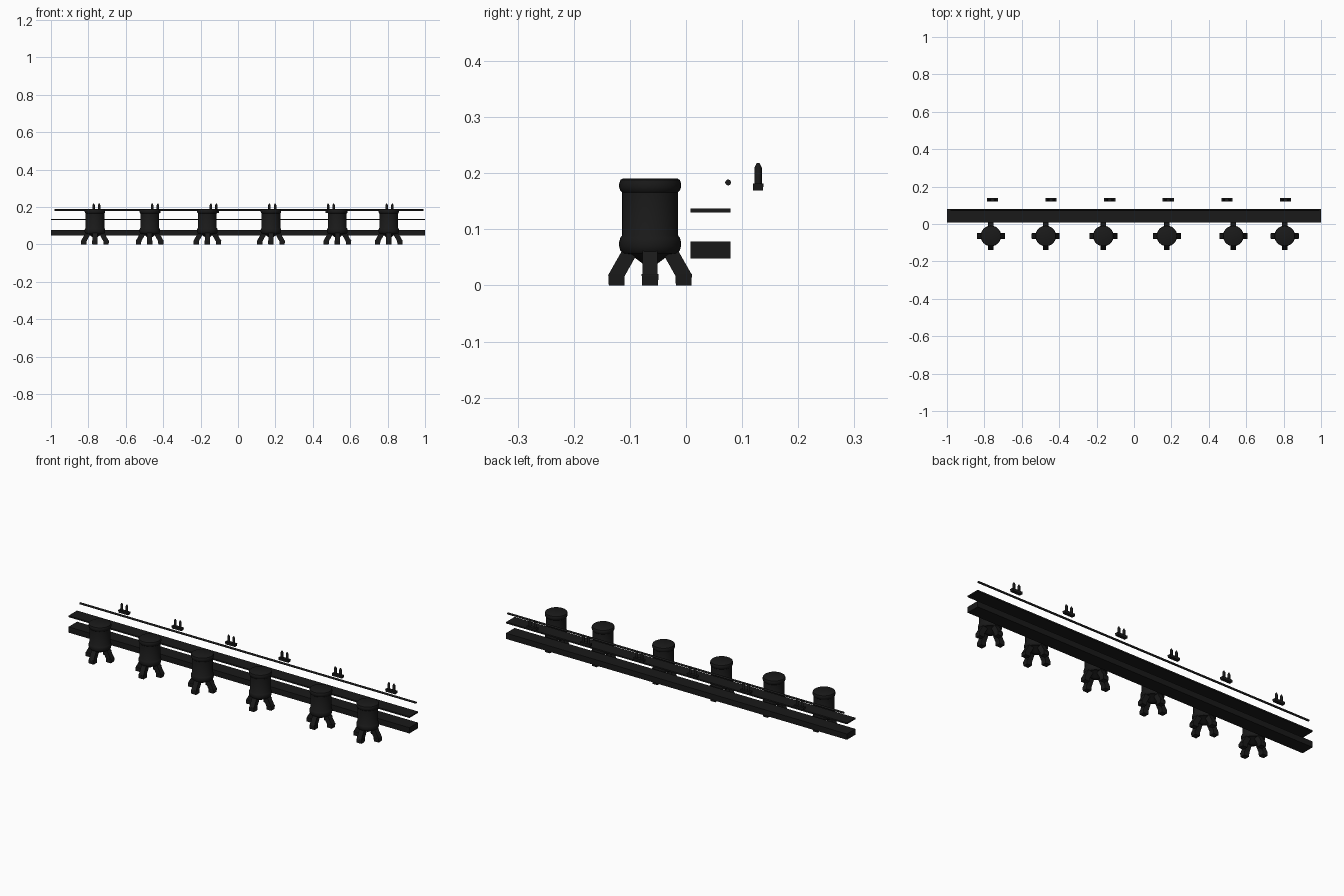
import bpy, bmesh, math
from mathutils import Vector, Matrix

if "Cube" in bpy.data.objects:
    bpy.data.objects.remove(bpy.data.objects["Cube"])

black = bpy.data.materials.new("black")
black.diffuse_color = (0.01, 0.01, 0.01, 1)
black.use_nodes = True
black.node_tree.nodes["Principled BSDF"].inputs["Base Color"].default_value = black.diffuse_color


def finish(bm, name, smooth=False):
    bmesh.ops.recalc_face_normals(bm, faces=bm.faces)
    me = bpy.data.meshes.new(name)
    bm.to_mesh(me)
    bm.free()
    me.materials.append(black)
    ob = bpy.data.objects.new(name, me)
    bpy.context.collection.objects.link(ob)
    if smooth:
        bpy.ops.object.select_all(action='DESELECT')
        ob.select_set(True)
        bpy.context.view_layer.objects.active = ob
        bpy.ops.object.shade_smooth_by_angle(angle=math.radians(40))
    return ob


def add_box(bm, lo, hi, taper=1.0):
    lo, hi = Vector(lo), Vector(hi)
    c, s = (lo + hi) / 2, hi - lo
    verts = bmesh.ops.create_cube(bm, size=1)["verts"]
    for v in verts:
        k = taper if v.co.z < 0 else 1
        v.co = Vector((v.co.x * s.x * k, v.co.y * s.y * k, v.co.z * s.z)) + c


def add_lathe(bm, profile, n, matrix=Matrix()):
    # Spin (radius, height) points about the local z axis
    rings = []
    for r, z in profile:
        if r == 0:
            rings.append([bm.verts.new(matrix @ Vector((0, 0, z)))])
        else:
            rings.append([bm.verts.new(matrix @ Vector(
                (r * math.cos(2 * math.pi * i / n), r * math.sin(2 * math.pi * i / n), z)))
                for i in range(n)])
    for a, b in zip(rings, rings[1:]):
        for i in range(n):
            j = (i + 1) % n
            f = [a[i % len(a)], a[j % len(a)], b[j % len(b)], b[i % len(b)]]
            bm.faces.new(list(dict.fromkeys(f)))


# Two long boards
for name, z0, z1 in (("lower_beam", 0.048, 0.0785), ("upper_shelf", 0.130, 0.1375)):
    bm = bmesh.new()
    add_box(bm, (-1, 0.008, z0), (1, 0.0795, z1))
    finish(bm, name)

# Round rail
bm = bmesh.new()
add_lathe(bm, [(0, -0.98), (0.0052, -0.98), (0.0052, 0.993), (0, 0.993)], 16,
          Matrix.Translation((0, 0.075, 0.1835)) @ Matrix.Rotation(math.pi / 2, 4, 'Y'))
finish(bm, "rail", True)

# Drum with rounded rims and a tapered underside
drum = [(0, 0.036), (0.012, 0.038), (0.036, 0.056), (0.048, 0.057), (0.053, 0.062),
        (0.055, 0.070), (0.055, 0.078), (0.053, 0.085), (0.050, 0.089),
        (0.050, 0.166), (0.053, 0.169), (0.055, 0.175), (0.055, 0.182),
        (0.053, 0.188), (0.048, 0.191), (0, 0.191)]

for k, x in enumerate((-0.765, -0.472, -0.164, 0.176, 0.531, 0.806)):
    place = Matrix.Translation((x, -0.064, 0))
    bm = bmesh.new()
    add_lathe(bm, drum, 32, place)
    finish(bm, f"stool_drum_{k}", True)

    # Four splayed square legs with block feet
    bm = bmesh.new()
    for q in range(4):
        start = len(bm.verts)
        w = 0.0135
        section = [(0.020, 0.062), (0.050, 0.062), (0.075, 0.018), (0.048, 0.012)]
        sides = [[bm.verts.new((r, s * w, z)) for r, z in section] for s in (-1, 1)]
        bm.faces.new(sides[0])
        bm.faces.new(sides[1][::-1])
        for i in range(4):
            j = (i + 1) % 4
            bm.faces.new((sides[0][i], sides[1][i], sides[1][j], sides[0][j]))
        add_box(bm, (0.045, -0.015, 0), (0.0745, 0.015, 0.02), 0.94)
        bm.verts.ensure_lookup_table()
        bmesh.ops.transform(bm, verts=bm.verts[start:],
                            matrix=place @ Matrix.Rotation(q * math.pi / 2, 4, 'Z'))
    finish(bm, f"stool_legs_{k}")

# Small trays each holding two pointed pegs
peg = [(0, 0.180), (0.0065, 0.180), (0.0065, 0.210), (0.0025, 0.2185), (0, 0.2185)]
for k in range(6):
    x = -0.757 + k * 0.3134
    bm = bmesh.new()
    add_box(bm, (x - 0.03, 0.119, 0.169), (x + 0.03, 0.138, 0.182), 0.93)
    finish(bm, f"tray_{k}")
    bm = bmesh.new()
    for dx in (-0.015, 0.015):
        add_lathe(bm, peg, 16, Matrix.Translation((x + dx, 0.1285, 0)))
    finish(bm, f"pegs_{k}", True)
